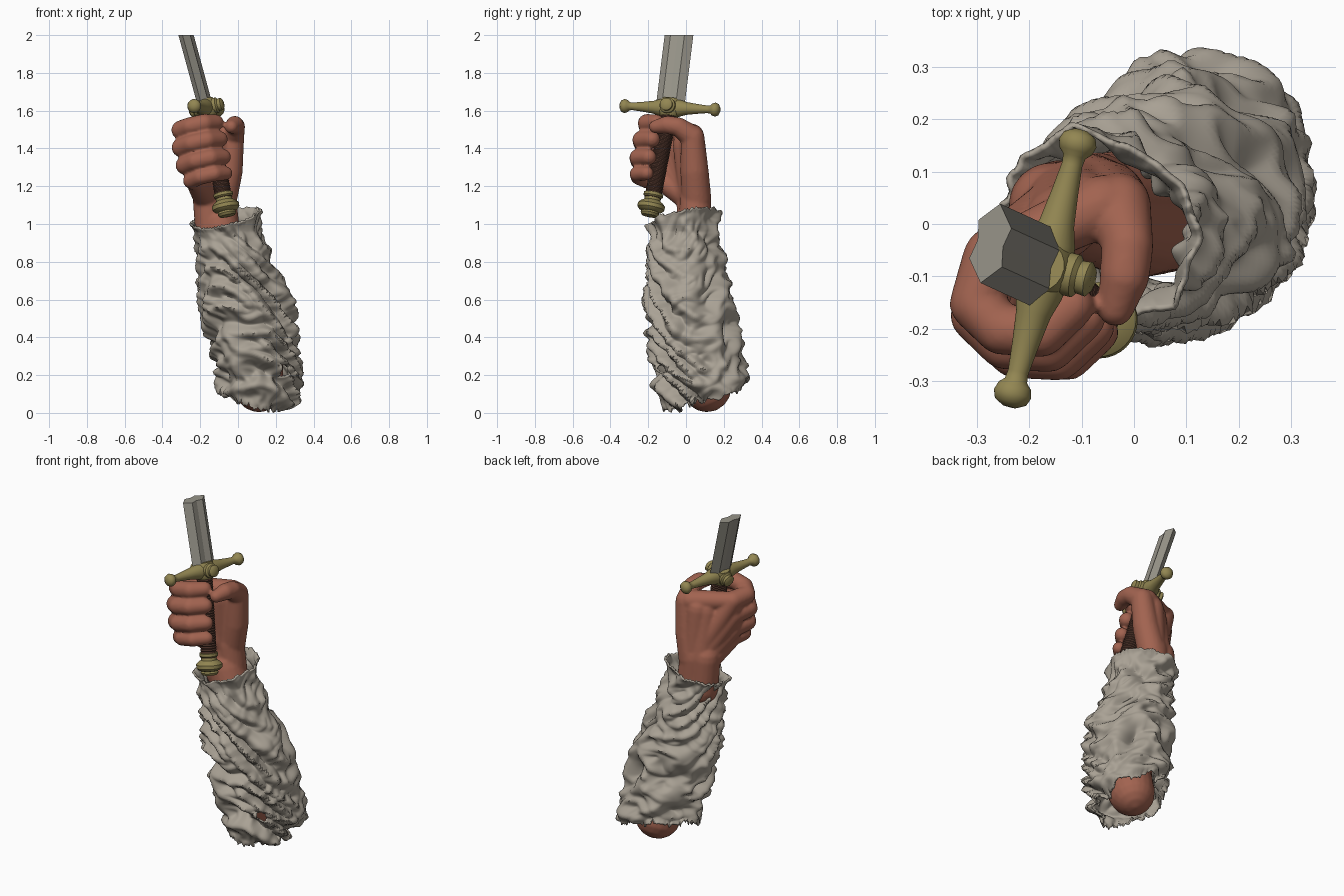
import bpy, bmesh, math, random
from mathutils import Vector as V, noise

if "Cube" in bpy.data.objects:
    bpy.data.objects.remove(bpy.data.objects["Cube"])

random.seed(4)


def material(name, r, g, b):
    m = bpy.data.materials.new(name)
    m.diffuse_color = (r, g, b, 1)
    m.use_nodes = True
    m.node_tree.nodes["Principled BSDF"].inputs["Base Color"].default_value = m.diffuse_color
    return m


SKIN = material("reddish skin", 0.36, 0.125, 0.08)
CLOTH = material("grey linen", 0.40, 0.36, 0.30)
BRASS = material("dull brass", 0.29, 0.24, 0.085)
STEEL = material("grey steel", 0.31, 0.295, 0.25)
LEATHER = material("dark leather", 0.09, 0.04, 0.027)


def finish(name, bm, mat, angle=40):
    bmesh.ops.recalc_face_normals(bm, faces=bm.faces)
    me = bpy.data.meshes.new(name)
    bm.to_mesh(me)
    bm.free()
    me.materials.append(mat)
    ob = bpy.data.objects.new(name, me)
    bpy.context.collection.objects.link(ob)
    bpy.ops.object.select_all(action='DESELECT')
    ob.select_set(True)
    bpy.context.view_layer.objects.active = ob
    bpy.ops.object.shade_smooth_by_angle(angle=math.radians(angle))
    return ob


def lathe(bm, origin, direction, profile, seg=24):
    """Closed solid of revolution; profile is (distance along axis, radius)."""
    d = direction.normalized()
    u = d.orthogonal().normalized()
    w = d.cross(u)
    rings = []
    for t, r in profile:
        rings.append([bm.verts.new(origin + d * t + (u * math.cos(k) + w * math.sin(k)) * r)
                      for k in (2 * math.pi * i / seg for i in range(seg))])
    for a, b in zip(rings, rings[1:]):
        for i in range(seg):
            j = (i + 1) % seg
            bm.faces.new((a[i], a[j], b[j], b[i]))
    bm.faces.new(rings[0][::-1])
    bm.faces.new(rings[-1])


def capsule(bm, a, b, ra, rb):
    a, b = V(a), V(b)
    length = (b - a).length
    arc = [math.radians(x) for x in (4, 25, 45, 65, 90)]
    prof = [(-ra * math.cos(t), ra * math.sin(t)) for t in arc]
    prof += [(length + rb * math.cos(t), rb * math.sin(t)) for t in reversed(arc)]
    lathe(bm, a, b - a, prof, 20)


def chain(bm, pts, radii):
    for i in range(len(pts) - 1):
        capsule(bm, pts[i], pts[i + 1], radii[i], radii[i + 1])


# Sword frame
POM = V((-0.065, -0.185, 1.09))
GUARD = V((-0.17, -0.085, 1.615))
TIP = V((-0.275, -0.037, 2.0))
AX = (GUARD - POM).normalized()
WIDE = V((0.13, 0.5, -0.02)).normalized()
BLADE = (TIP - GUARD).normalized()
THICK = WIDE.cross(BLADE).normalized()

# Blade: bevelled section with shallow fuller, cut off level at the top
bm = bmesh.new()
section = [(0.078, 0), (0.038, 0.031), (0, 0.024), (-0.038, 0.031),
           (-0.078, 0), (-0.038, -0.031), (0, -0.024), (0.038, -0.031)]
rows = []
for z in (1.6, 2.0):
    row = []
    for w, t in section:
        p = GUARD + WIDE * w + THICK * t
        row.append(bm.verts.new(p + BLADE * ((z - p.z) / BLADE.z)))
    rows.append(row)
for i in range(8):
    j = (i + 1) % 8
    bm.faces.new((rows[0][i], rows[0][j], rows[1][j], rows[1][i]))
bm.faces.new(rows[0][::-1])
bm.faces.new(rows[1])
finish("blade", bm, STEEL, 8)

# Crossguard: tapering arms with ball ends, centre block and side bosses
bm = bmesh.new()
half = [(0.0, 0.05), (0.05, 0.046), (0.09, 0.034), (0.15, 0.026), (0.205, 0.02), (0.222, 0.022),
        (0.232, 0.032), (0.248, 0.037), (0.264, 0.031), (0.274, 0.012)]
lathe(bm, GUARD, WIDE, [(-t, r) for t, r in reversed(half)] + half[1:], 28)
boss = [(0.0, 0.042), (0.062, 0.042), (0.07, 0.032), (0.088, 0.034), (0.097, 0.022)]
side = WIDE.cross(AX).normalized()
lathe(bm, GUARD, side, [(-t * 0.92, r) for t, r in reversed(boss)] + boss[1:], 20)
lathe(bm, GUARD, BLADE, [(-0.05, 0.045), (-0.03, 0.058), (0.02, 0.058), (0.045, 0.05)], 20)
finish("crossguard", bm, BRASS, 50)

# Grip with wrapped ridges
bm = bmesh.new()
wraps = 34
lathe(bm, POM, AX, [(0.05 + 0.48 * i / (2 * wraps), 0.042 if i % 2 else 0.046)
                    for i in range(2 * wraps + 1)], 24)
finish("grip", bm, LEATHER)

# Pommel
bm = bmesh.new()
lathe(bm, POM, AX, [(-0.05, 0.02), (-0.048, 0.042), (-0.035, 0.05), (-0.025, 0.046), (-0.02, 0.06),
                    (-0.008, 0.072), (0.012, 0.073), (0.026, 0.06), (0.036, 0.044), (0.05, 0.042),
                    (0.06, 0.052), (0.075, 0.052), (0.08, 0.04)], 32)
finish("pommel", bm, BRASS)

# Arm and fist: overlapping capsules fused by a voxel remesh
bm = bmesh.new()
chain(bm, [(0.11, 0.11, 0.135), (0.1, 0.055, 0.27), (0, 0.02, 0.7), (-0.1, 0.03, 1.0)],
      [0.131, 0.14, 0.125, 0.1])
for x, y in ((-0.158, 0.035), (-0.095, 0.05)):
    capsule(bm, (x + 0.02, y, 0.95), (x, y, 1.15), 0.088, 0.083)
mcp = []
for z, r, s in ((1.52, 0.051, 0.9), (1.43, 0.051, 1.0), (1.336, 0.049, 1.0), (1.252, 0.043, 0.9)):
    c = POM.lerp(GUARD, (z - POM.z) / (GUARD.z - POM.z))
    pts = []
    for ox, oy in ((-0.135, 0.045), (-0.168, -0.055), (-0.115, -0.11), (-0.03, -0.115), (0.035, -0.06)):
        ox, oy = ox * s, oy * s
        pts.append(c + V((ox, oy, 0.21 * ox - 0.19 * oy)))
    mcp.append(pts[0])
    chain(bm, pts, [r * 1.08, r, r * 0.95, r * 0.96, r * 0.86])
for i, m in enumerate(mcp):
    f = i / 3
    capsule(bm, (-0.09 - 0.07 * f, 0.055 - 0.03 * f, 1.14), m, 0.078, 0.055)
    if i:
        capsule(bm, mcp[i - 1], m, 0.05, 0.048)
# palm, heel, web and thumb
capsule(bm, (-0.13, 0.04, 1.15), (-0.14, 0.0, 1.42), 0.08, 0.07)
capsule(bm, (-0.09, 0.05, 1.18), (-0.1, 0.03, 1.43), 0.075, 0.07)
capsule(bm, mcp[0], (-0.06, 0.035, 1.47), 0.05, 0.06)
chain(bm, [(-0.085, 0.055, 1.13), (-0.05, 0.045, 1.28), (-0.03, 0.035, 1.46), (-0.012, -0.04, 1.515),
           (-0.018, -0.1, 1.525), (-0.035, -0.16, 1.515)], [0.08, 0.075, 0.063, 0.05, 0.048, 0.036])
hand = finish("arm_and_fist", bm, SKIN)
rm = hand.modifiers.new("fuse", 'REMESH')
rm.mode = 'VOXEL'
rm.voxel_size = 0.008
rm.use_smooth_shade = True
sm = hand.modifiers.new("soften", 'SMOOTH')
sm.factor = 0.5
sm.iterations = 5

# Sleeve: z, centre x, centre y, radius x, radius y
KEYS = [(0.0, .12, .08, .18, .20), (0.2, .11, .065, .205, .24), (0.4, .075, .04, .22, .228),
        (0.6, .045, .015, .23, .213), (0.66, .03, .012, .22, .205), (0.74, .0, .008, .19, .192),
        (0.85, -.025, .0, .178, .18), (0.96, -.055, -.015, .16, .165), (1.06, -.08, -.02, .178, .183),
        (1.2, -.08, -.02, .19, .19)]


def section_at(z):
    for a, b in zip(KEYS, KEYS[1:]):
        if z <= b[0]:
            f = max(0, (z - a[0]) / (b[0] - a[0]))
            return [p + (q - p) * f for p, q in zip(a[1:], b[1:])]
    return KEYS[-1][1:]


def ridge(x, y, z):
    return 1 - 2 * abs(noise.noise(V((x, y, z))))


NA, NZ = 170, 140
teeth = [random.uniform(-1, 1) ** 3 for _ in range(NA)]
bm = bmesh.new()
grid = []
for k in range(NZ + 1):
    v = k / NZ
    row = []
    for i in range(NA):
        a = 2 * math.pi * i / NA
        ca, sa = math.cos(a), math.sin(a)
        low = 0.09 + 0.065 * sa - 0.035 * ca + 0.02 * noise.noise(V((ca * 3, sa * 3, 9)))
        top = 1.035 + 0.038 * ca + 0.038 * sa + 0.012 * noise.noise(V((ca * 3, sa * 3, 2)))
        z = low + (top - low) * v
        cx, cy, rx, ry = section_at(z)
        # long slanting folds plus finer creases, calmer at the cuff
        slant = z * 7.5 + 1.1 * math.sin(a + 0.7) + 0.5 * math.sin(2 * a + 4 * z)
        d = 0.062 * (ridge(ca * 0.9, sa * 0.9, slant) - 0.62)
        d += 0.022 * (ridge(ca * 2 + 5, sa * 2, z * 13 - 1.5 * math.sin(a)) - 0.6)
        d *= 1 - 0.6 * v ** 6
        # pushed-up overlap along the outer seam
        d += 0.02 * math.exp(-((a - 5.9) / 0.12) ** 2) * math.exp(-((z - 0.48) / 0.2) ** 2)
        d += 0.025 * (1 - v) ** 14 * sa + 0.015 * v ** 40
        z += 0.02 * teeth[i] * max(0, 1 - v * 25) + 0.008 * teeth[-i] * max(0, v * 30 - 29)
        row.append(bm.verts.new((cx + (rx + d) * ca, cy + (ry + d) * sa, z)))
    grid.append(row)
for k in range(NZ):
    for i in range(NA):
        j = (i + 1) % NA
        a, v = 2 * math.pi * (i + 0.5) / NA, grid[k][i].co.z
        # small tear near the elbow
        if ((a - 5.43) / 0.11) ** 2 + ((v - 0.225) / 0.032) ** 2 < 1:
            continue
        bm.faces.new((grid[k][i], grid[k][j], grid[k + 1][j], grid[k + 1][i]))
bmesh.ops.delete(bm, geom=[v for v in bm.verts if not v.link_faces], context='VERTS')
sleeve = finish("sleeve", bm, CLOTH, 70)
so = sleeve.modifiers.new("thickness", 'SOLIDIFY')
so.thickness = 0.01
so.offset = -1
